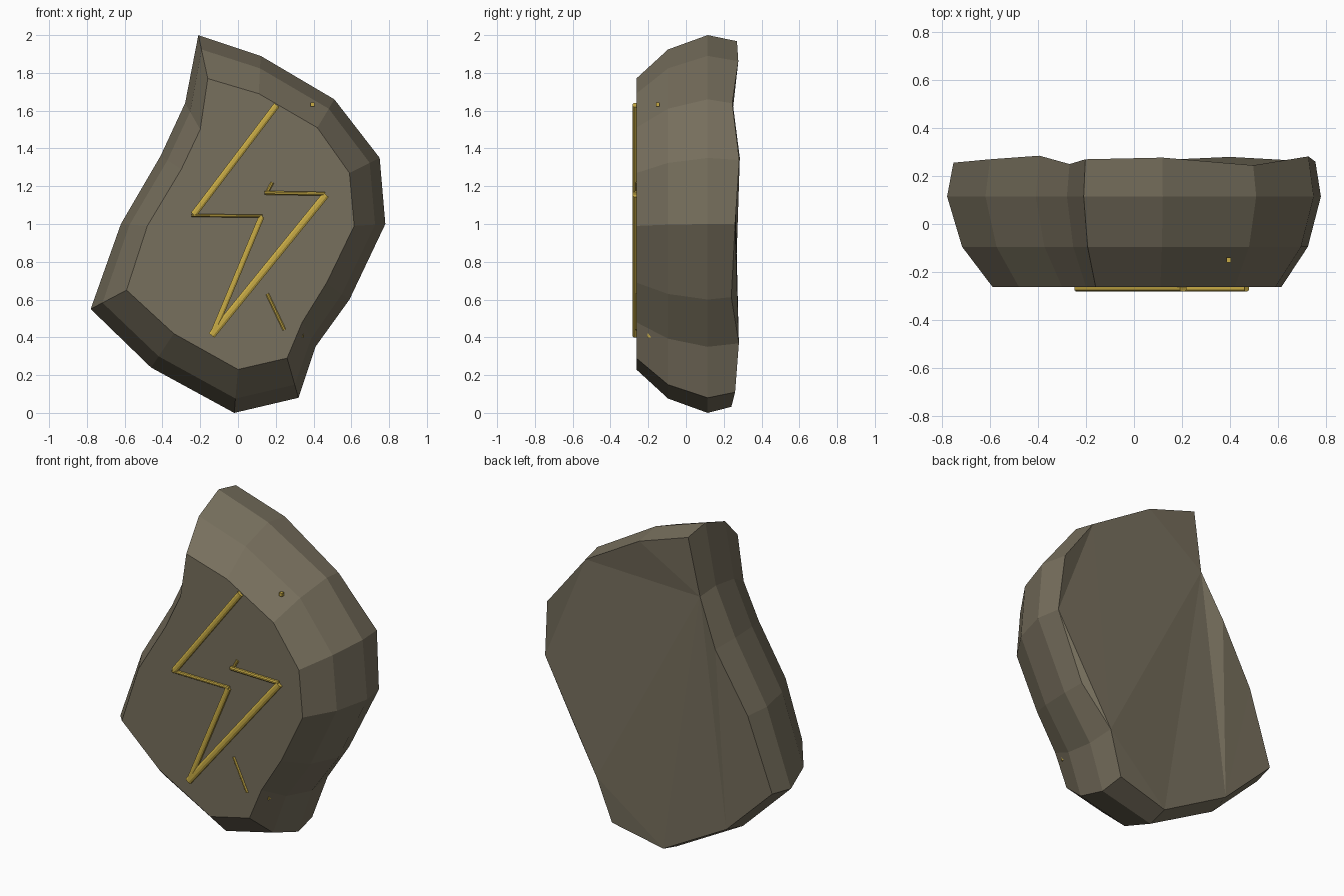
import bpy, bmesh
from mathutils import Vector

if "Cube" in bpy.data.objects:
    bpy.data.objects.remove(bpy.data.objects["Cube"])


def material(name, color):
    m = bpy.data.materials.new(name)
    m.diffuse_color = (*color, 1)
    m.use_nodes = True
    m.node_tree.nodes["Principled BSDF"].inputs["Base Color"].default_value = m.diffuse_color
    return m


stone = material("stone", (0.185, 0.16, 0.11))
gold = material("gold", (0.58, 0.41, 0.06))


def finish(bm, name, mat):
    bmesh.ops.recalc_face_normals(bm, faces=bm.faces[:])
    mesh = bpy.data.meshes.new(name)
    bm.to_mesh(mesh)
    bm.free()
    mesh.materials.append(mat)
    ob = bpy.data.objects.new(name, mesh)
    bpy.context.collection.objects.link(ob)
    return ob


def loft(bm, rings):
    loops = [[bm.verts.new(p) for p in r] for r in rings]
    n = len(loops[0])
    for a, b in zip(loops, loops[1:]):
        for i in range(n):
            j = (i + 1) % n
            bm.faces.new((a[i], a[j], b[j], b[i]))
    bm.faces.new(loops[0])
    back = bm.faces.new(loops[-1])
    bmesh.ops.triangulate(bm, faces=[back])


# Stone slab: widest outline, front face outline, uneven back depth
OUTER = [(-.21, 2), (.12, 1.89), (.51, 1.66), (.75, 1.35), (.78, 1), (.59, .6),
         (.41, .35), (.32, .08), (-.02, 0), (-.46, .24), (-.78, .55),
         (-.62, 1), (-.41, 1.36), (-.28, 1.64)]
FRONT = [(-.16, 1.77), (.11, 1.69), (.42, 1.51), (.59, 1.27), (.615, .99),
         (.47, .69), (.34, .48), (.26, .29), (0, .23), (-.34, .42),
         (-.59, .65), (-.48, .99), (-.30, 1.29), (-.20, 1.50)]
BACK_Y = [.27, .277, .245, .282, .26, .24, .28, .26, .24, .25, .256, .27, .285, .25]


def ring(t, ys):
    return [(f[0] + (o[0] - f[0]) * t, y, f[1] + (o[1] - f[1]) * t)
            for f, o, y in zip(FRONT, OUTER, ys)]


bm = bmesh.new()
loft(bm, [ring(0, [-.263] * 14), ring(.67, [-.095] * 14),
          ring(1, [.115] * 14), ring(.86, BACK_Y)])
finish(bm, "stone_slab", stone)

# Bolt strokes: bevelled ridges standing proud of the front face
STROKES = [((.205, 1.63), (-.235, 1.05), .017),
           ((-.245, 1.045), (.13, 1.042), .008),
           ((.125, 1.04), (-.135, .415), .015),
           ((-.14, .41), (.465, 1.155), .019),
           ((.46, 1.16), (.14, 1.165), .010),
           ((.15, 1.16), (.182, 1.22), .009),
           ((.155, .63), (.245, .44), .009)]
for k, (a, b, w) in enumerate(STROKES):
    a, b = Vector((a[0], 0, a[1])), Vector((b[0], 0, b[1]))
    d = (b - a).normalized()
    side = Vector((d.z, 0, -d.x))
    top = -.282 if k < 5 else -.270
    bm = bmesh.new()
    rings = []
    for y, s in ((-.25, w), (top + .006, w), (top, w * .4)):
        rings.append([Vector((0, y, 0)) + p + side * s * q
                      for p, q in ((a, 1), (b, 1), (b, -1), (a, -1))])
    loft(bm, rings)
    finish(bm, f"bolt_stroke_{k + 1}", gold)

# Buried corners of the bolt poking through the bevel
for k, (x, y, z) in enumerate([(.395, -.15, 1.632), (.338, -.193, .41)]):
    bm = bmesh.new()
    bmesh.ops.create_cube(bm, size=.02)
    ob = finish(bm, f"bolt_tip_{k + 1}", gold)
    ob.location = (x, y, z)
